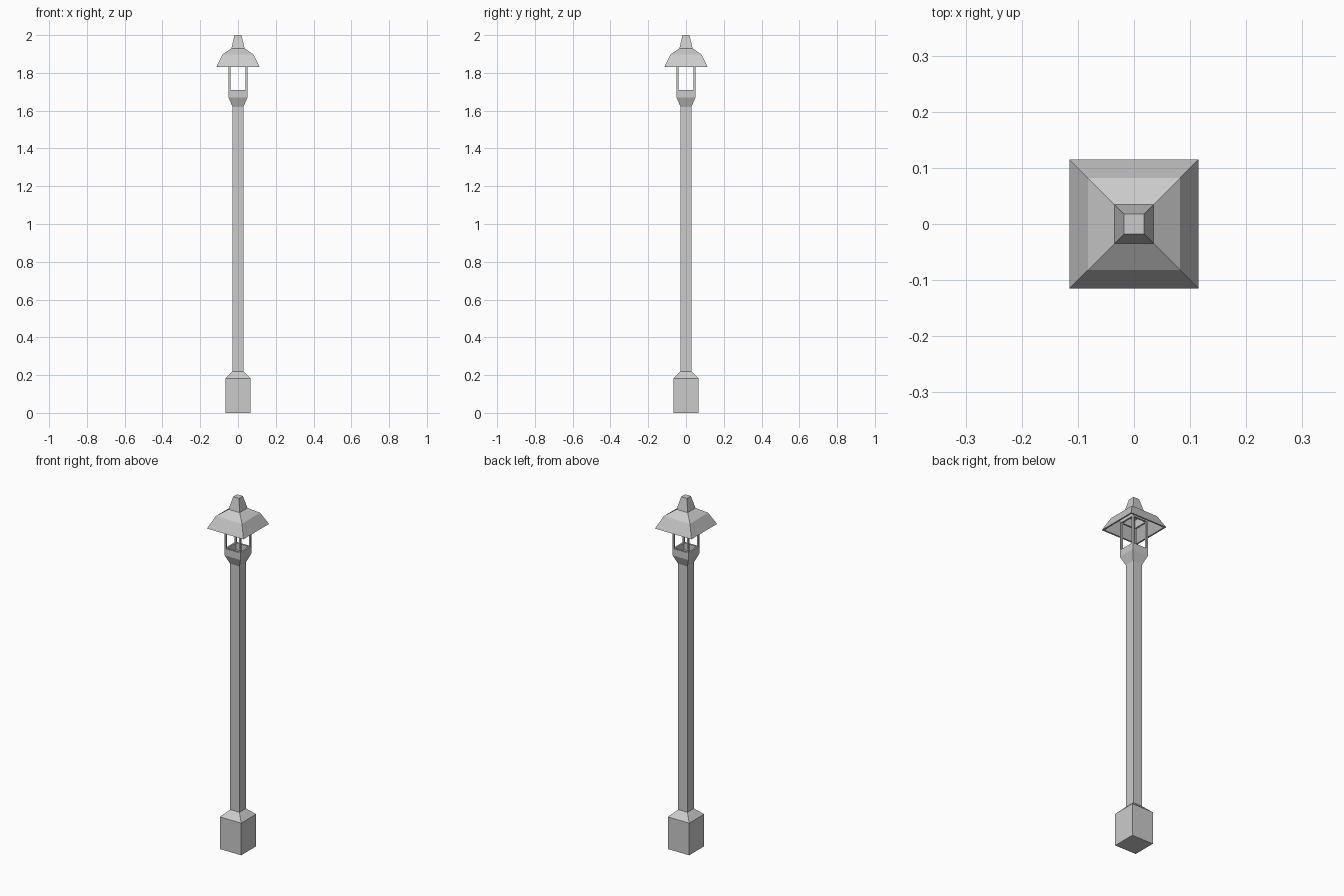
import bpy, bmesh
from math import pi, sin, cos

if "Cube" in bpy.data.objects:
    bpy.data.objects.remove(bpy.data.objects["Cube"])


def square_loft(name, profile, cap=True, closed=False):
    """Sweep (half width, z) points around four sides."""
    bm = bmesh.new()
    rings = []
    for h, z in profile:
        r = h * 2 ** 0.5
        rings.append([bm.verts.new((r * cos(pi / 4 + i * pi / 2),
                                    r * sin(pi / 4 + i * pi / 2), z)) for i in range(4)])
    pairs = list(zip(rings, rings[1:]))
    if closed:
        pairs.append((rings[-1], rings[0]))
    for a, b in pairs:
        for i in range(4):
            j = (i + 1) % 4
            bm.faces.new((a[i], a[j], b[j], b[i]))
    if cap and not closed:
        bm.faces.new(rings[0])
        bm.faces.new(rings[-1])
    bmesh.ops.recalc_face_normals(bm, faces=bm.faces)
    mesh = bpy.data.meshes.new(name)
    bm.to_mesh(mesh)
    bm.free()
    obj = bpy.data.objects.new(name, mesh)
    bpy.context.collection.objects.link(obj)
    return obj


# Plinth with sloped shoulder
square_loft("base", [(0.067, 0), (0.067, 0.183), (0.029, 0.22)])

# Tall square pole
square_loft("pole", [(0.029, 0.22), (0.029, 1.62)])

# Flared lantern cup, open at the top
square_loft("lantern_cup", [(0.029, 1.62), (0.05, 1.67), (0.05, 1.71),
                            (0.04, 1.71), (0.04, 1.67)])

# Four thin corner bars
for sx in (-1, 1):
    for sy in (-1, 1):
        bar = square_loft("lantern_bar", [(0.005, 1.71), (0.005, 1.87)])
        bar.location = (sx * 0.045, sy * 0.045, 0)

# Frame joining the bars under the roof
square_loft("lantern_top_frame", [(0.05, 1.865), (0.05, 1.91), (0.04, 1.91), (0.04, 1.865)],
            closed=True)

# Two-pitch roof, hollow underneath
square_loft("roof", [(0.035, 1.93), (0.082, 1.897), (0.115, 1.83), (0.106, 1.83),
                     (0.076, 1.889), (0.045, 1.911)])

# Tapered finial
square_loft("finial", [(0.035, 1.93), (0.018, 2.0)])
